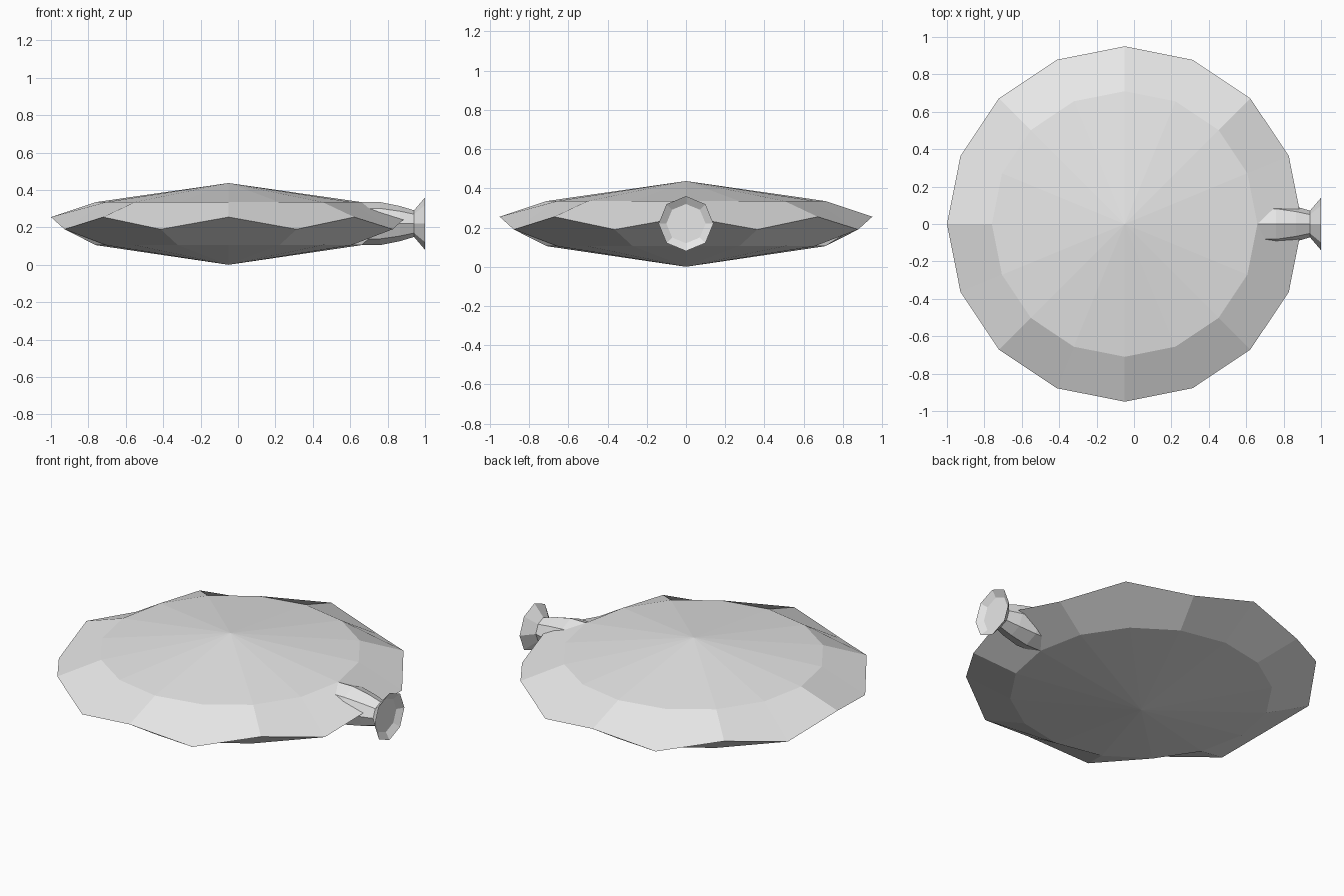
import bpy
import bmesh
from math import cos, sin, tau
from mathutils import Vector

cube = bpy.data.objects.get("Cube")
if cube:
    bpy.data.objects.remove(cube, do_unlink=True)

grey = bpy.data.materials.new("light_grey")
grey.use_nodes = True
colour = (0.8, 0.8, 0.8, 1)
grey.diffuse_color = colour
grey.node_tree.nodes["Principled BSDF"].inputs["Base Color"].default_value = colour


def lathe(name, profile, sides, place):
    """Join rings of (radius, offset); a zero radius makes a single tip."""
    bm = bmesh.new()
    rings = []
    for radius, offset in profile:
        count = sides if radius else 1
        rings.append([bm.verts.new(place(radius, offset, i, tau * i / sides))
                      for i in range(count)])
    for a, b in zip(rings, rings[1:]):
        for i in range(sides):
            j = (i + 1) % sides
            corners = [a[i % len(a)], a[j % len(a)], b[j % len(b)], b[i % len(b)]]
            bm.faces.new(list(dict.fromkeys(corners)))
    # Close any open ends
    for ring in (rings[0], rings[-1]):
        if len(ring) > 1:
            bm.faces.new(ring)
    bmesh.ops.recalc_face_normals(bm, faces=bm.faces)
    mesh = bpy.data.meshes.new(name)
    bm.to_mesh(mesh)
    bm.free()
    mesh.materials.append(grey)
    obj = bpy.data.objects.new(name, mesh)
    bpy.context.collection.objects.link(obj)
    return obj


MID = 0.22      # height of the disc's middle and of the nozzle axis
CENTRE = -0.05  # disc centre along x
RIM = 0.95


def on_disc(radius, offset, i, angle):
    # The rim zigzags up and down
    wave = (0.035 if i % 2 == 0 else -0.03) if radius == RIM else 0
    return Vector((CENTRE + radius * cos(angle), radius * sin(angle),
                   MID + offset + wave))


def on_axis(radius, x, i, angle):
    return Vector((x, radius * cos(angle), MID + radius * sin(angle)))


# Faceted saucer body
lathe("disc_body", [(0, -0.22), (0.71, -0.115), (RIM, 0), (0.71, 0.115), (0, 0.217)],
      16, on_disc)

# Tapered stem set into the rim
lathe("nozzle_stem", [(0.115, 0.58), (0.115, 0.76), (0.094, 0.865), (0.07, 0.945)],
      8, on_axis)

# Flared end with a shallow recess
lathe("nozzle_flare", [(0.07, 0.94), (0.14, 1.0), (0.1, 0.975)], 8, on_axis)
